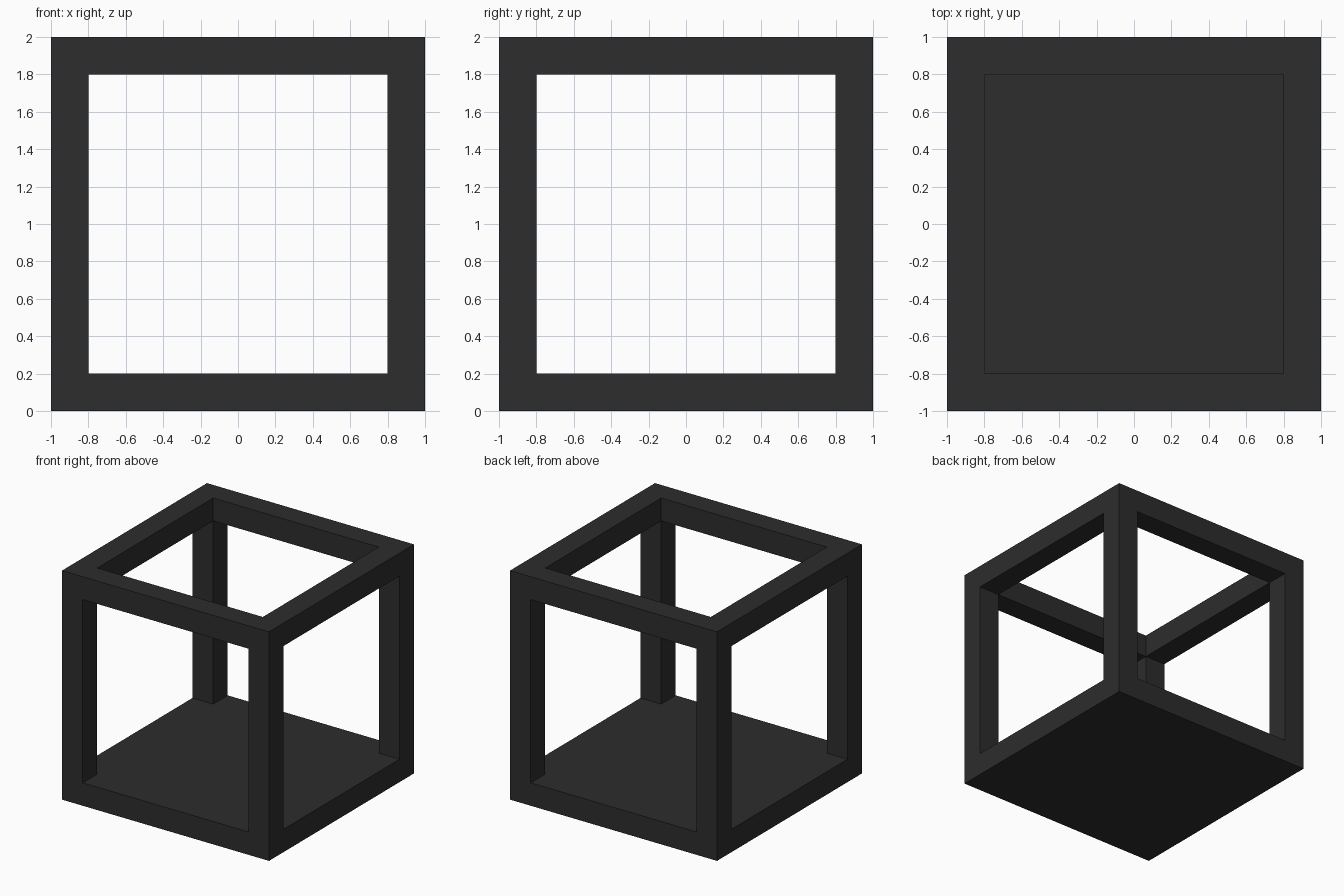
import bpy, bmesh

if "Cube" in bpy.data.objects:
    bpy.data.objects.remove(bpy.data.objects["Cube"])

# One flat charcoal colour for the whole model
charcoal = bpy.data.materials.new("charcoal")
charcoal.diffuse_color = (0.026, 0.026, 0.026, 1)
charcoal.use_nodes = True
charcoal.node_tree.nodes["Principled BSDF"].inputs["Base Color"].default_value = charcoal.diffuse_color

# Box split into 3 x 3 x 3 cells: thin bars outside, wide opening inside
XY = (-1.0, -0.8, 0.8, 1.0)
Z = (0.0, 0.2, 1.8, 2.0)


def solid(c):
    """Floor slab is full; above it only cells on two outer sides are bars."""
    if min(c) < 0 or max(c) > 2:
        return False
    return c[2] == 0 or sum(i != 1 for i in c) >= 2


# Open cube frame: add a face wherever a solid cell meets an empty one
bm = bmesh.new()
for cell in [(i, j, k) for i in range(3) for j in range(3) for k in range(3)]:
    if not solid(cell):
        continue
    for axis in range(3):
        for side in (0, 1):
            neighbour = list(cell)
            neighbour[axis] += 2 * side - 1
            if solid(neighbour):
                continue
            u, v = (axis + 1) % 3, (axis + 2) % 3
            verts = []
            for du, dv in ((0, 0), (1, 0), (1, 1), (0, 1)):
                g = list(cell)
                g[axis] += side
                g[u] += du
                g[v] += dv
                verts.append(bm.verts.new((XY[g[0]], XY[g[1]], Z[g[2]])))
            bm.faces.new(verts if side else verts[::-1])
bmesh.ops.remove_doubles(bm, verts=bm.verts, dist=1e-4)

mesh = bpy.data.meshes.new("cube_frame")
bm.to_mesh(mesh)
bm.free()
mesh.materials.append(charcoal)
frame = bpy.data.objects.new("cube_frame", mesh)
bpy.context.collection.objects.link(frame)
